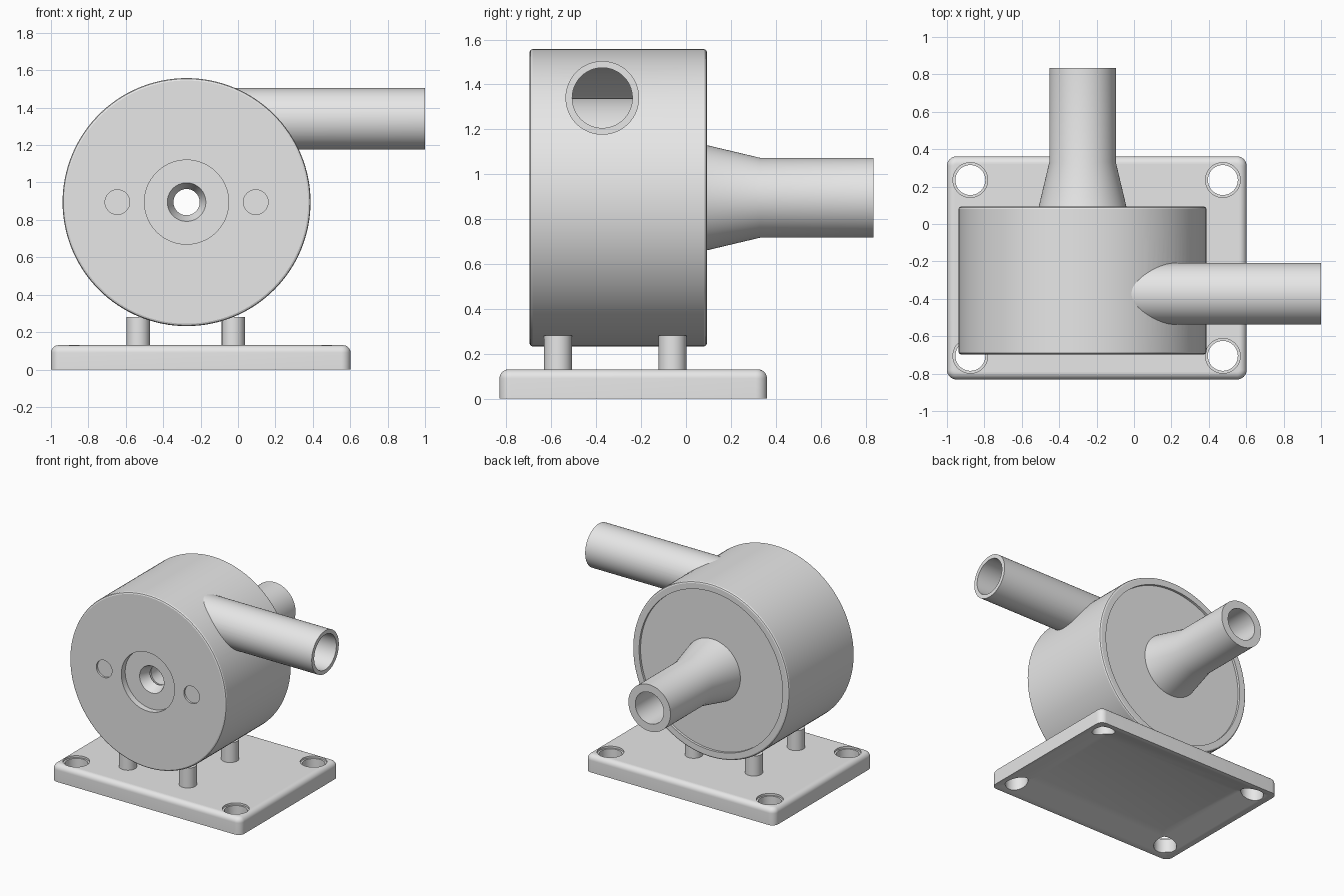
import bpy, bmesh
from math import cos, sin, pi, radians
from mathutils import Matrix

cube = bpy.data.objects.get("Cube")
if cube:
    bpy.data.objects.remove(cube, do_unlink=True)

grey = bpy.data.materials.new("plain_grey")
grey.use_nodes = True
grey.diffuse_color = (0.8, 0.8, 0.8, 1)
grey.node_tree.nodes["Principled BSDF"].inputs["Base Color"].default_value = (0.8, 0.8, 0.8, 1)

AXIS = {
    "x": Matrix.Rotation(pi / 2, 4, "Y"),
    "y": Matrix.Rotation(-pi / 2, 4, "X"),
    "z": Matrix.Identity(4),
}
CX, CZ = -0.275, 0.895        # casing axis
OUT_Y, OUT_Z = -0.373, 1.34   # outlet axis
PLATE_X, PLATE_Y = -0.199, -0.235


def make(name, bm):
    bmesh.ops.recalc_face_normals(bm, faces=bm.faces[:])
    mesh = bpy.data.meshes.new(name)
    bm.to_mesh(mesh)
    bm.free()
    mesh.materials.append(grey)
    ob = bpy.data.objects.new(name, mesh)
    bpy.context.scene.collection.objects.link(ob)
    return ob


def lathe(name, profile, axis, origin, segments=96):
    """Revolve a closed (radius, distance) loop around an axis."""
    bm = bmesh.new()
    rings = []
    for i in range(segments):
        a = 2 * pi * i / segments
        rings.append([bm.verts.new((r * cos(a), r * sin(a), d)) for r, d in profile])
    n = len(profile)
    for i, ring in enumerate(rings):
        nxt = rings[(i + 1) % segments]
        for j in range(n):
            k = (j + 1) % n
            bm.faces.new((ring[j], nxt[j], nxt[k], ring[k]))
    bm.transform(Matrix.Translation(origin) @ AXIS[axis])
    return make(name, bm)


def tube(name, outer, inner, start, end, axis, origin):
    loop = [(inner, start), (outer, start), (outer, end), (inner, end)]
    return lathe(name, loop, axis, origin)


def rod(name, radius, start, end, axis, origin, segments=48):
    bm = bmesh.new()
    bmesh.ops.create_cone(bm, cap_ends=True, segments=segments, radius1=radius,
                          radius2=radius, depth=end - start)
    shift = Matrix.Translation((0, 0, (start + end) / 2))
    bm.transform(Matrix.Translation(origin) @ AXIS[axis] @ shift)
    return make(name, bm)


def block(width, depth, bottom, top):
    """Box centred on the plate, returned for further shaping."""
    bm = bmesh.new()
    bmesh.ops.create_cube(bm, size=1)
    bm.transform(Matrix.Translation((PLATE_X, PLATE_Y, (bottom + top) / 2))
                 @ Matrix.Diagonal((width, depth, top - bottom, 1)))
    return bm


def cut(target, cutter):
    cutter.hide_render = True
    mod = target.modifiers.new("cut", "BOOLEAN")
    mod.operation = "DIFFERENCE"
    mod.solver = "EXACT"
    mod.object = cutter
    bpy.context.view_layer.objects.active = target
    bpy.ops.object.modifier_apply(modifier=mod.name)
    bpy.data.objects.remove(cutter, do_unlink=True)


parts = []

# Base plate with rounded corners and a rounded top rim
bm = block(1.602, 1.192, 0, 0.13)
upright = [e for e in bm.edges if abs(e.verts[0].co.z - e.verts[1].co.z) > 0.1]
bmesh.ops.bevel(bm, geom=upright, offset=0.05, segments=8, profile=0.5, affect="EDGES")
rim = [e for e in bm.edges if all(v.co.z > 0.12 for v in e.verts)]
bmesh.ops.bevel(bm, geom=rim, offset=0.04, segments=8, profile=0.5, affect="EDGES")
plate = make("base_plate", bm)
parts.append(plate)

# Shallow hollow with sloping sides under the plate
bm = block(1.63, 1.22, -0.01, 0.06)
for v in bm.verts:
    if v.co.z > 0:
        v.co.x += 0.245 if v.co.x < PLATE_X else -0.245
        v.co.y += 0.245 if v.co.y < PLATE_Y else -0.245
cut(plate, make("hollow_cutter", bm))

# Counterbored mounting holes
for x in (-0.875, 0.475):
    for y in (-0.705, 0.235):
        cut(plate, rod("hole_cutter", 0.08, -0.1, 0.3, "z", (x, y, 0)))
        cut(plate, rod("counterbore_cutter", 0.093, 0.115, 0.3, "z", (x, y, 0)))

# Support posts
for side, x in (("right", -0.533), ("left", -0.025)):
    for end, y in (("front", -0.57), ("back", -0.06)):
        parts.append(rod(f"{end}_{side}_post", 0.062, 0.12, 0.282, "z", (x, y, 0)))

# Hollow casing with the flared inlet pipe on its back
casing = lathe("casing_and_inlet", [
    (0.07, -0.57), (0.103, -0.65), (0.225, -0.65), (0.225, -0.697),
    (0.65, -0.697), (0.659, -0.693), (0.663, -0.684),
    (0.663, 0.08), (0.659, 0.089), (0.65, 0.093),
    (0.607, 0.093), (0.607, 0.075), (0.238, 0.075), (0.235, 0.09),
    (0.178, 0.33), (0.178, 0.835), (0.12, 0.835), (0.12, 0.0),
    (0.585, 0.0), (0.585, -0.57)], "y", (CX, 0, CZ), 128)
cut(casing, rod("outlet_bore_cutter", 0.134, CX, 1.2, "x", (0, OUT_Y, OUT_Z), 96))
parts.append(casing)

# Shallow round recesses on the front face
for x in (CX - 0.37, CX + 0.37):
    cut(casing, rod("recess_cutter", 0.066, -0.8, -0.682, "y", (x, 0, CZ)))

# Outlet pipe, trimmed where it would enter the chamber
outlet = tube("outlet_pipe", 0.164, 0.134, -0.02, 1.0, "x", (0, OUT_Y, OUT_Z))
cut(outlet, rod("chamber_cutter", 0.59, -0.69, 0.05, "y", (CX, 0, CZ), 128))
parts.append(outlet)

# Rotor inside the chamber
parts.append(tube("rotor", 0.445, 0.075, -0.55, -0.08, "y", (CX, 0, CZ)))

# Smooth curved surfaces, keep real edges crisp
bpy.ops.object.select_all(action="DESELECT")
for ob in parts:
    ob.select_set(True)
bpy.context.view_layer.objects.active = parts[0]
bpy.ops.object.shade_smooth_by_angle(angle=radians(20))
